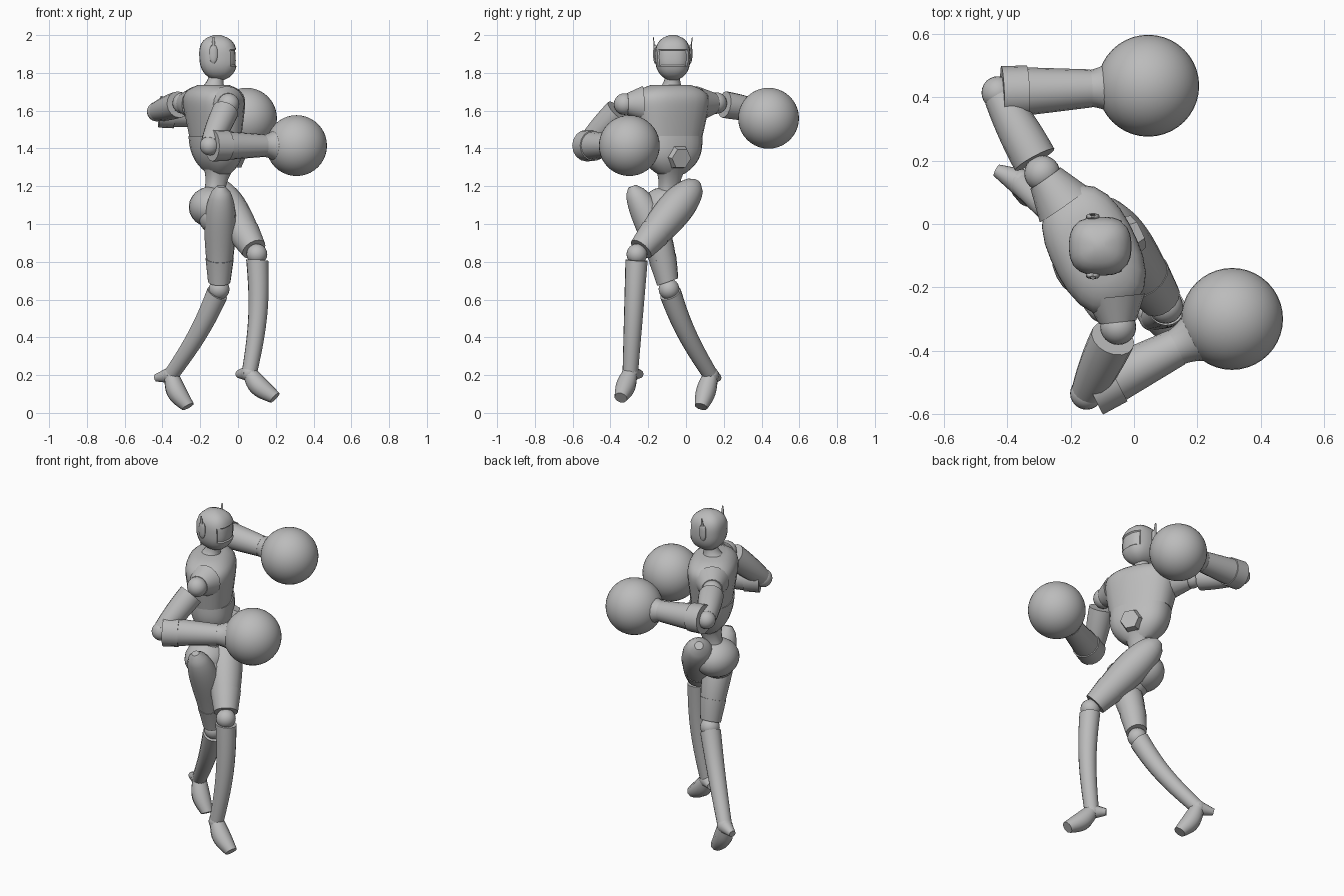
import bpy, bmesh
from math import cos, sin, pi, radians
from mathutils import Vector

default_cube = bpy.data.objects.get("Cube")
if default_cube:
    bpy.data.objects.remove(default_cube, do_unlink=True)

GREY = (0.5, 0.5, 0.5, 1)
grey = bpy.data.materials.new("plain grey")
grey.use_nodes = True
grey.diffuse_color = GREY
grey.node_tree.nodes["Principled BSDF"].inputs["Base Color"].default_value = GREY

TORSO_TURN = radians(26)
STRAIGHT = Vector((0, 0, 0))


def finish(name, bm):
    """Turn a bmesh into a named, softly shaded object."""
    bmesh.ops.recalc_face_normals(bm, faces=bm.faces)
    mesh = bpy.data.meshes.new(name)
    bm.to_mesh(mesh)
    bm.free()
    mesh.materials.append(grey)
    part = bpy.data.objects.new(name, mesh)
    bpy.context.collection.objects.link(part)
    bpy.ops.object.select_all(action='DESELECT')
    part.select_set(True)
    bpy.context.view_layer.objects.active = part
    bpy.ops.object.shade_smooth_by_angle(angle=radians(38))


def skin(rings):
    """Bridge equal rings of points into a closed surface."""
    bm = bmesh.new()
    rows = [[bm.verts.new(point) for point in ring] for ring in rings]
    for low, high in zip(rows, rows[1:]):
        for i in range(len(low)):
            bm.faces.new((low[i - 1], low[i], high[i], high[i - 1]))
    bm.faces.new(rows[0])
    bm.faces.new(rows[-1])
    return bm


def shell(bottom, top, depth, width, profile, turn=0, power=2.5, sides=24, steps=16):
    """Upright rounded-square body whose size follows profile(t)."""
    rings = []
    for step in range(steps + 1):
        t = step / steps
        centre, size, ring = bottom.lerp(top, t), profile(t), []
        for i in range(sides):
            angle = 2 * pi * (i + 0.5) / sides
            c, s = cos(angle), sin(angle)
            reach = size * (abs(c) ** power + abs(s) ** power) ** (-1 / power)
            u, v = depth * reach * c, width * reach * s
            ring.append(centre + Vector((u * cos(turn) - v * sin(turn),
                                         u * sin(turn) + v * cos(turn), 0)))
        rings.append(ring)
    return skin(rings)


def limb(name, start, end, radius, span=(0, 1), bow=STRAIGHT, sides=16, steps=10):
    """Round limb along start-end, covering a span of it, bowed in the middle."""
    turn = (end - start).to_track_quat('Z', 'Y')
    rings = []
    for step in range(steps + 1):
        t = span[0] + (span[1] - span[0]) * step / steps
        centre = start.lerp(end, t) + bow * sin(pi * t)
        angles = [2 * pi * i / sides for i in range(sides)]
        rings.append([centre + turn @ Vector((cos(a), sin(a), 0)) * radius(t) for a in angles])
    finish(name, skin(rings))


def taper(first, last):
    return lambda t: first + (last - first) * t


def ball(name, centre, radius, stretch=(1, 1, 1), segments=24):
    bm = bmesh.new()
    bmesh.ops.create_uvsphere(bm, u_segments=segments, v_segments=segments // 2, radius=radius)
    bmesh.ops.scale(bm, vec=stretch, verts=bm.verts)
    bmesh.ops.translate(bm, vec=centre, verts=bm.verts)
    finish(name, bm)


def rounded(t):
    """Egg-like profile, slimmer below the middle."""
    return max(0.2, (1 - abs(2 * t - 1) ** (2.4 if t < 0.5 else 3)) ** 0.5)


# head with a sunken visor on the facing side
chin, crown = Vector((-.1, -.07, 1.76)), Vector((-.11, -.07, 2))
bm = shell(chin, crown, .1, .093, rounded, power=2.7)
bm.normal_update()
visor = [face for face in bm.faces
         if 1.83 < face.calc_center_median().z < 1.93 and face.normal.x > .45]
bmesh.ops.inset_region(bm, faces=visor, thickness=.005, depth=-.007)
finish("head", bm)

# ear pads with thin fins
for side, label in ((1, "left"), (-1, "right")):
    ear = Vector((-.13, -.07 + side * .093, 1.9))
    rise = Vector((0, 0, .05))
    finish(label + "_ear", shell(ear - rise, ear + rise, .022, .011, rounded, sides=12))
    fin_tip = ear + Vector((0, side * .01, .09))
    finish(label + "_ear_fin", shell(ear, fin_tip, .013, .005, taper(1, .4), sides=8))

# neck
limb("neck", Vector((-.13, -.077, 1.7)), Vector((-.11, -.07, 1.8)),
     lambda t: .04 + .04 * (1 - t) ** 3)

# chest, belly, waist and pelvis
chest_base = Vector((-.12, -.085, 1.465))
belly_base = Vector((-.1, -.08, 1.265))
hips = Vector((-.14, -.1, 1.09))
finish("chest", shell(chest_base, Vector((-.13, -.08, 1.735)), .134, .206,
                      lambda t: .86 + .28 * t - .6 * t ** 8, TORSO_TURN))
finish("belly", shell(belly_base, chest_base, .122, .174,
                      lambda t: .42 + .58 * (1 - (1 - t) ** 3), TORSO_TURN))
finish("waist", shell(hips, Vector((-.1, -.08, 1.3)), .053, .054,
                      lambda t: 1 + .5 * (2 * t - 1) ** 2, TORSO_TURN))
ball("pelvis", hips, .115, (1.05, 1.2, .95))
ball("seat", hips + Vector((.03, -.05, -.05)), .1)

# raised six-sided panel on the belly
forward = Vector((cos(TORSO_TURN), sin(TORSO_TURN), -.2))
panel = Vector((0, -.03, 1.35))
limb("belly_panel", panel - forward * .06, panel + forward * .015, taper(.078, .056), sides=6, steps=1)


def arm(label, root, shoulder, elbow, glove):
    """Shoulder, upper arm, elbow, forearm, wrist and big round glove."""
    limb(label + "_shoulder_socket", root, shoulder, taper(.095, .052), (0, .85))
    ball(label + "_shoulder", shoulder, .057)
    limb(label + "_upper_arm", shoulder, elbow, lambda t: .07 + .01 * t - .03 * t * t, (.17, .96))
    ball(label + "_elbow", elbow, .052)
    limb(label + "_forearm_cuff", elbow, glove, taper(.084, .072), (.03, .2))
    limb(label + "_forearm", elbow, glove, taper(.083, .046), (.1, .62))
    limb(label + "_wrist", elbow, glove, lambda t: .057 + .9 * (t - .58) ** 2, (.58, .8))
    ball(label + "_glove", glove, .161, segments=40)


arm("left", root=Vector((-.22, .06, 1.635)), shoulder=Vector((-.29, .16, 1.64)),
    elbow=Vector((-.43, .415, 1.595)), glove=Vector((.045, .437, 1.56)))
arm("right", root=Vector((-.06, -.23, 1.635)), shoulder=Vector((-.05, -.325, 1.635)),
    elbow=Vector((-.15, -.535, 1.415)), glove=Vector((.31, -.3, 1.415)))


def leg(label, hip, knee, ankle, heel, toe, girth, thigh_bow, shin_bow):
    """Flared hip and thigh, knee cuff, knee, bowed shin, heel and forefoot."""
    def thigh(t):
        return girth * (.25 + .35 * t + .6 * sin(pi * t ** .6))

    limb(label + "_thigh", hip, knee, thigh, (0, .85), thigh_bow, steps=16)
    limb(label + "_knee_cuff", hip, knee, lambda t: thigh(t) + .003, (.7, .93), thigh_bow)
    ball(label + "_knee", knee, .055)
    limb(label + "_shin", knee, ankle, taper(.06, .041), (.05, 1), shin_bow)
    ball(label + "_ankle", ankle, .044)
    limb(label + "_heel", ankle, heel, taper(.045, .02), sides=10)
    limb(label + "_forefoot", ankle, toe, lambda t: .04 - .005 * t + .015 * sin(pi * t),
         bow=Vector((-.015, 0, -.005)), sides=10)


# left leg steps across in front, right leg trails behind
leg("left", hip=Vector((-.13, .06, 1.22)), knee=Vector((.1, -.26, .84)),
    ankle=Vector((.06, -.295, .21)), heel=Vector((0, -.24, .205)), toe=Vector((.195, -.345, .08)),
    girth=.098, thigh_bow=STRAIGHT, shin_bow=Vector((.025, 0, 0)))
leg("right", hip=Vector((-.09, -.285, 1.2)), knee=Vector((-.1, -.09, .655)),
    ankle=Vector((-.355, .13, .2)), heel=Vector((-.435, .17, .185)), toe=Vector((-.265, .08, .033)),
    girth=.086, thigh_bow=Vector((0, .03, 0)), shin_bow=Vector((.02, -.02, 0)))
